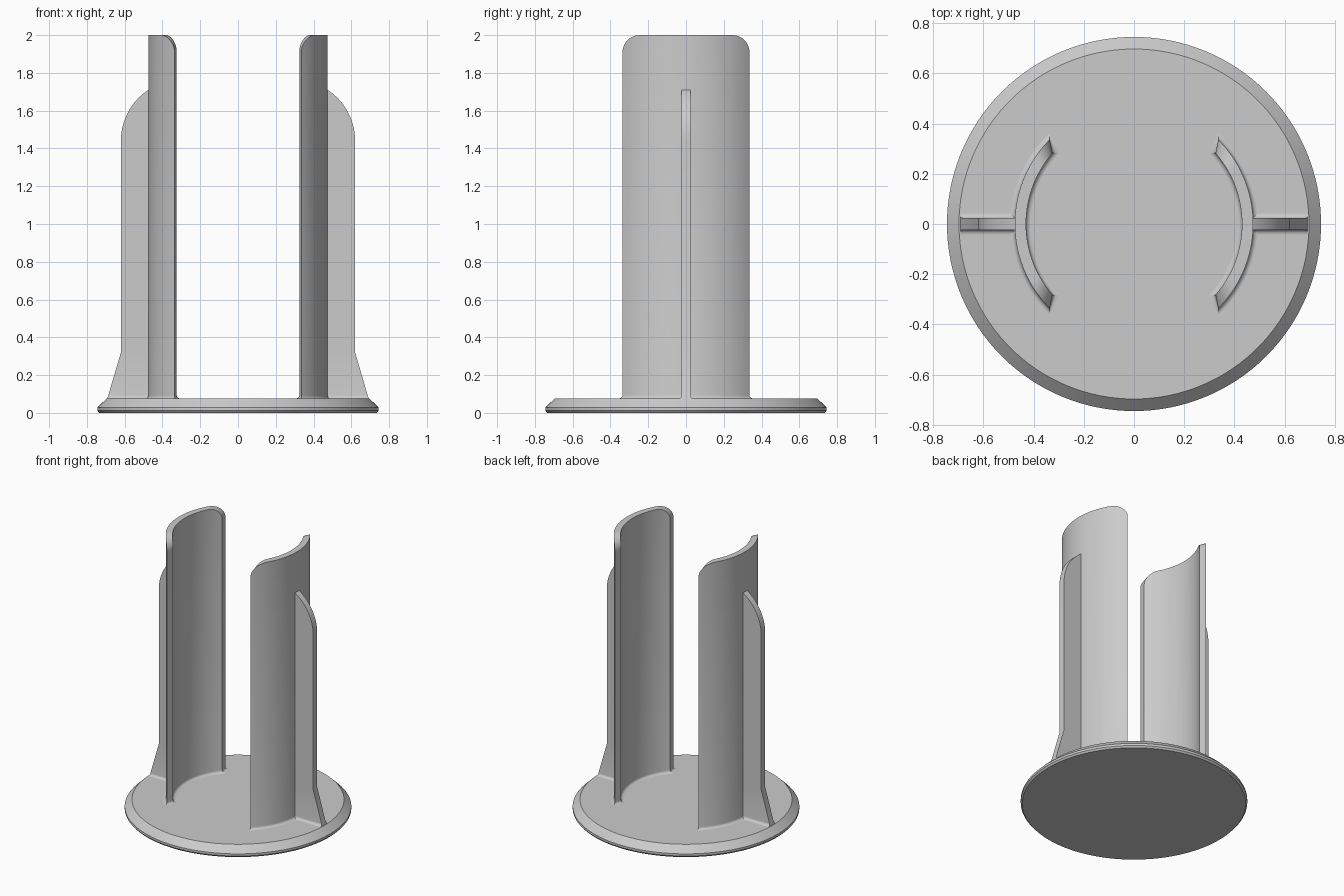
import bpy, bmesh
from math import sin, cos, pi, sqrt, radians

cube = bpy.data.objects.get("Cube")
if cube:
    bpy.data.objects.remove(cube, do_unlink=True)

grey = bpy.data.materials.new("light_grey_plastic")
grey.use_nodes = True
colour = (0.6, 0.6, 0.6, 1)
grey.diffuse_color = colour
grey.node_tree.nodes["Principled BSDF"].inputs["Base Color"].default_value = colour

FLOOR, FILLET = 0.075, 0.018
# Concave fillet where uprights meet the base: (outward offset, height)
FOOT = [(FILLET * (1 - sin(k * pi / 10)), FLOOR + FILLET * (1 - cos(k * pi / 10)))
        for k in range(6)]


def finish(bm, name):
    bmesh.ops.remove_doubles(bm, verts=bm.verts, dist=1e-5)
    bmesh.ops.recalc_face_normals(bm, faces=bm.faces)
    mesh = bpy.data.meshes.new(name)
    bm.to_mesh(mesh)
    bm.free()
    mesh.materials.append(grey)
    obj = bpy.data.objects.new(name, mesh)
    bpy.context.collection.objects.link(obj)
    bpy.ops.object.select_all(action="DESELECT")
    obj.select_set(True)
    bpy.context.view_layer.objects.active = obj
    bpy.ops.object.shade_smooth_by_angle(angle=radians(30))
    return obj


def loft(bm, rings):
    """Skin a stack of closed rings and return their vertices."""
    rows = [[bm.verts.new(p) for p in ring] for ring in rings]
    for low, high in zip(rows, rows[1:]):
        for i in range(len(low)):
            j = (i + 1) % len(low)
            bm.faces.new((low[i], low[j], high[j], high[i]))
    return rows


# Round base with a chamfered rim
def base():
    bm = bmesh.new()
    n = 128
    profile = [(0.735, 0), (0.745, 0.012), (0.745, 0.028), (0.697, FLOOR)]
    rows = loft(bm, [[(r * cos(2 * pi * i / n), r * sin(2 * pi * i / n), z)
                      for i in range(n)] for r, z in profile])
    bm.faces.new(rows[0])
    bm.faces.new(rows[-1])
    finish(bm, "base_disc")


# Curved upright with rounded upper corners
def wall(name, side):
    bm = bmesh.new()
    n, outer, inner, corner = 48, 0.475, 0.43, 0.09
    steps = [sin(pi / 2 * (2 * i / n - 1)) for i in range(n + 1)]

    def top(t):
        y = abs(outer * sin(radians(45) * t))
        over = max(0, y - (outer * sin(radians(45)) - corner))
        return 2 - corner + sqrt(max(0, corner ** 2 - over ** 2))

    def ring(off, height):
        points = []
        for r, half, order in ((outer + off, 45, steps), (inner - off, 41, steps[::-1])):
            for t in order:
                a = t * (radians(half) + off / r)
                points.append((side * r * cos(a), r * sin(a), height(t)))
        return points

    rings = [ring(off, lambda t, z=z: z) for off, z in FOOT] + [ring(0, top)]
    rim = loft(bm, rings)[-1]
    for i in range(n):
        bm.faces.new((rim[i], rim[i + 1], rim[-2 - i], rim[-1 - i]))
    finish(bm, name)


# Thin outer rib: flared foot, straight edge, arched top
def rib(name, side):
    bm = bmesh.new()
    half, root, reach, flare_top = 0.023, 0.45, 0.62, 0.32
    rows = [(0.692 - (z - FLOOR) * 0.294, z, half + off) for off, z in FOOT]
    rows.append((reach, flare_top, half))
    radius, spring = 0.324, 1.44
    for k in range(17):
        a = radians(56.5) * k / 16
        rows.append((reach - radius * (1 - cos(a)), spring + radius * sin(a), half))
    stack = loft(bm, [[(side * root, -h, z), (side * x, -h, z),
                       (side * x, h, z), (side * root, h, z)] for x, z, h in rows])
    bm.faces.new(stack[-1])
    finish(bm, name)


base()
for label, side in (("left", 1), ("right", -1)):
    wall(label + "_curved_wall", side)
    rib(label + "_support_rib", side)
